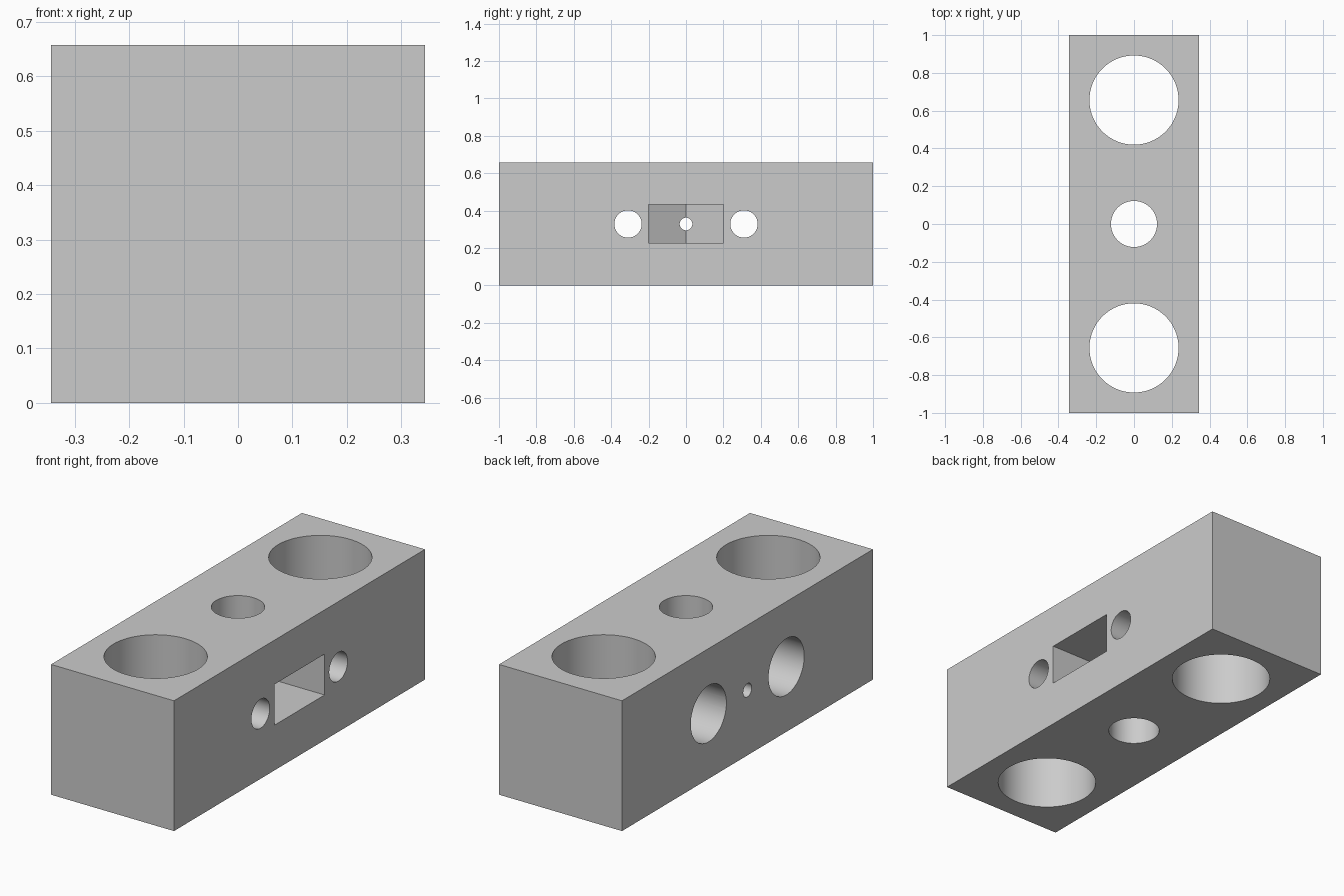
import bpy
import math
from mathutils import Matrix

cube = bpy.data.objects.get("Cube")
if cube:
    bpy.data.objects.remove(cube, do_unlink=True)

HALF_W, LENGTH, HEIGHT = 0.343, 2.0, 0.657
MID = HEIGHT / 2

grey = bpy.data.materials.new("plain grey")
grey.use_nodes = True
colour = (0.6, 0.6, 0.6, 1)
grey.diffuse_color = colour
grey.node_tree.nodes["Principled BSDF"].inputs["Base Color"].default_value = colour

# Solid block
bpy.ops.mesh.primitive_cube_add(size=1, location=(0, 0, MID))
block = bpy.context.object
block.name = "bearing_block"
block.data.transform(Matrix.Diagonal((2 * HALF_W, LENGTH, HEIGHT, 1)))
block.data.materials.append(grey)


def cut(cutter):
    """Subtract the cutter from the block, then discard it."""
    cutter.hide_render = True
    cutter.data.materials.append(grey)
    mod = block.modifiers.new("cut", "BOOLEAN")
    mod.operation = "DIFFERENCE"
    mod.solver = "EXACT"
    mod.object = cutter
    bpy.context.view_layer.objects.active = block
    bpy.ops.object.modifier_apply(modifier=mod.name)
    bpy.data.objects.remove(cutter, do_unlink=True)


def bore_z(y, radius):
    bpy.ops.mesh.primitive_cylinder_add(
        vertices=96, radius=radius, depth=1, location=(0, y, MID))
    cut(bpy.context.object)


def bore_x(y, radius, x0, x1):
    bpy.ops.mesh.primitive_cylinder_add(
        vertices=64, radius=radius, depth=x1 - x0,
        location=((x0 + x1) / 2, y, MID), rotation=(0, math.pi / 2, 0))
    cut(bpy.context.object)


# Nut slot: hexagonal at the back, open on the left side
apothem, z0, z1 = 0.2, 0.228, 0.434
corner = apothem / math.cos(math.pi / 6)
outline = [(0.5, -apothem), (0.5, apothem), (-corner / 2, apothem),
           (-corner, 0), (-corner / 2, -apothem)]
n = len(outline)
verts = [(x, y, z) for z in (z0, z1) for x, y in outline]
faces = [tuple(reversed(range(n))), tuple(range(n, 2 * n))]
faces += [(i, (i + 1) % n, (i + 1) % n + n, i + n) for i in range(n)]
slot_mesh = bpy.data.meshes.new("nut_slot")
slot_mesh.from_pydata(verts, [], faces)
slot = bpy.data.objects.new("nut_slot", slot_mesh)
bpy.context.collection.objects.link(slot)
cut(slot)

# Vertical bores: two bearings and the middle rod
for y, radius in ((-0.656, 0.236), (0, 0.122), (0.656, 0.236)):
    bore_z(y, radius)

# Counterbored screw holes
for y in (-0.31, 0.31):
    bore_x(y, 0.073, -0.5, 0.5)
    bore_x(y, 0.142, -0.5, -0.14)

# Small hole into the tip of the nut slot
bore_x(0, 0.034, -0.5, -0.1)

# Smooth bores, crisp edges
bpy.ops.object.select_all(action="DESELECT")
block.select_set(True)
bpy.context.view_layer.objects.active = block
bpy.ops.object.shade_smooth_by_angle(angle=math.radians(30))
